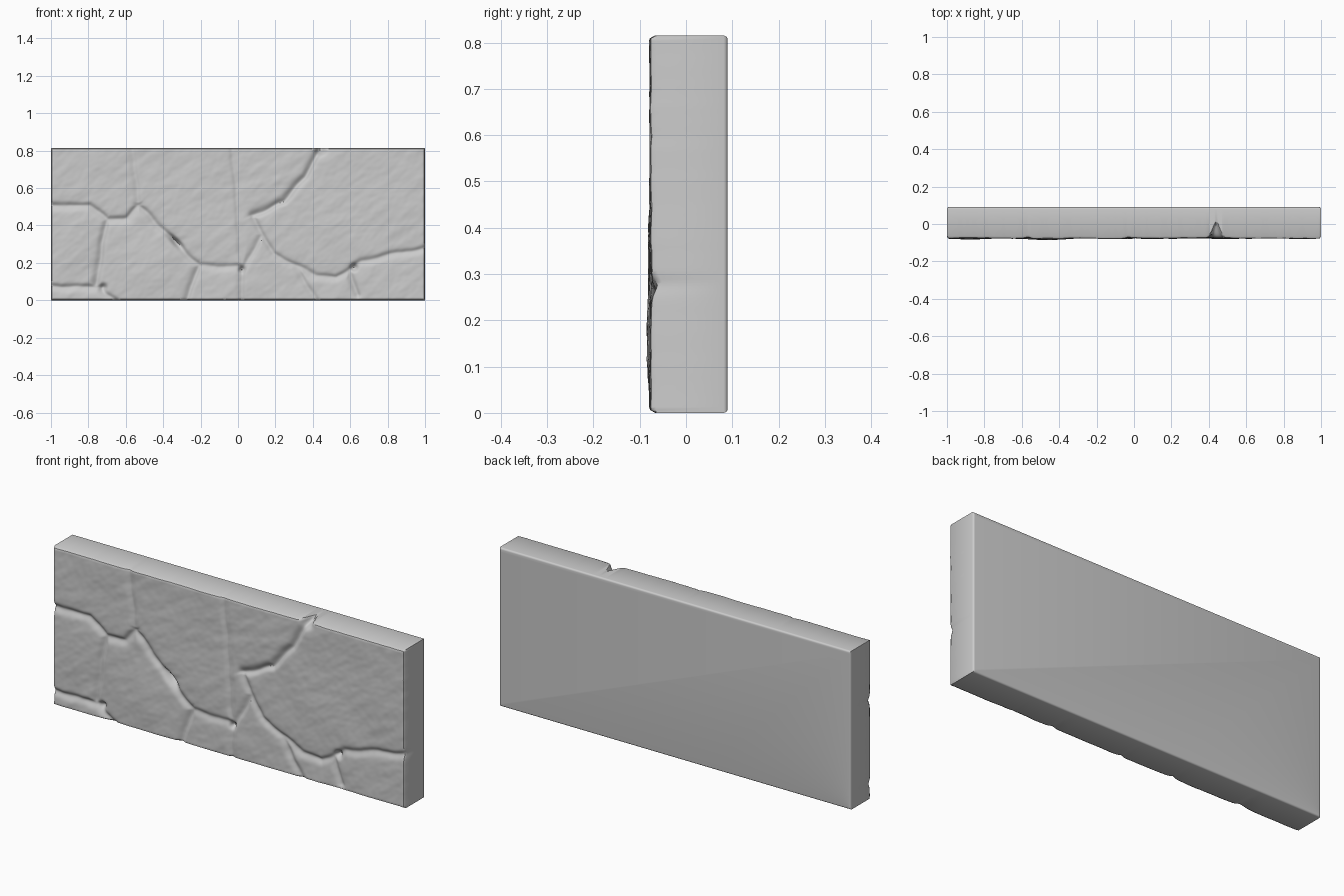
import bpy, bmesh, math
from mathutils import noise

if "Cube" in bpy.data.objects:
    bpy.data.objects.remove(bpy.data.objects["Cube"])

W, H = 1.0, 0.815            # half width, height
NX, NZ = 320, 130            # front face resolution
FRONT, BACK = -0.077, 0.09
JOINT_WIDTH = 0.014

# Joints between stones: depth, then the (x, z) path
JOINTS = [
    (.015, [(-1, .51), (-.79, .505), (-.70, .43), (-.59, .445), (-.53, .51), (-.21, .185), (-.28, 0)]),
    (.015, [(-.70, .43), (-.76, .08)]),
    (.014, [(-1, .075), (-.75, .07), (-.65, 0)]),
    (.008, [(-.565, .815), (-.53, .51)]),
    (.011, [(-.21, .185), (.02, .18), (.02, 0)]),
    (.007, [(.02, .18), (-.03, .815)]),
    (.020, [(.44, .815), (.36, .66), (.25, .53), (.08, .45)]),
    (.013, [(.08, .45), (.19, .25), (.3, .19), (.42, .135), (.52, .12), (.66, .21), (1, .285)]),
    (.012, [(.13, .35), (.02, .16)]),
    (.011, [(.3, .19), (.42, 0)]),
    (.014, [(.6, .16), (.64, .03)]),
]
# Chips (positive) and bulges (negative): x, z, radius, depth
DENTS = [
    (.44, .81, .025, .06), (.62, .175, .017, .025), (.02, .165, .015, .025),
    (-.72, .07, .018, .025), (-.32, .325, .04, .03),
    (.05, .1, .12, -.006), (-.45, .2, .15, -.006), (-.88, .3, .12, -.005),
]

SEGMENTS = [(a, b, depth) for depth, path in JOINTS for a, b in zip(path, path[1:])]


def joint_depth(x, z):
    # wobble makes the joints less straight
    x, z = (x + .009 * noise.noise((x * 9, 3, z * 9)),
            z + .009 * noise.noise((x * 9, 7, z * 9)))
    best = 0
    for (ax, az), (bx, bz), depth in SEGMENTS:
        dx, dz, px, pz = bx - ax, bz - az, x - ax, z - az
        t = min(1, max(0, (px * dx + pz * dz) / (dx * dx + dz * dz)))
        d = math.hypot(px - t * dx, pz - t * dz)
        # the right-hand side of each joint slopes more gently
        q = d / (JOINT_WIDTH * (1.5 if dx * pz - dz * px < 0 else 1))
        if q < 9:
            best = max(best, depth * (.75 * math.exp(-q * q) + .25 * math.exp(-q / 2.5)))
    return best


def edge_round(d, r=.013):
    k = max(0, 1 - d / r)
    return r * (1 - math.sqrt(1 - k * k))


def front_y(x, z):
    joint = joint_depth(x, z)
    y = FRONT + joint
    for cx, cz, r, depth in DENTS:
        q = ((x - cx) ** 2 + (z - cz) ** 2) / (r * r)
        if q < 8:
            # larger chips only deepen the joint they lie on
            y += depth * math.exp(-q) * (min(1, joint / .012) if r == .04 else 1)
    # broad undulation and slanted chisel grain
    y += .003 * noise.noise((x * 4, 1, z * 4))
    u, v = x * .8 + z * .6, z * .8 - x * .6
    y += .0022 * noise.noise((u * 9, 5, v * 22)) + .0008 * noise.noise((u * 30, 9, v * 45))
    y += edge_round(min(W - abs(x), z, H - z))
    return max(y, -.09)


# Carved front face
bm = bmesh.new()
grid = []
for j in range(NZ + 1):
    z = H * j / NZ
    grid.append([bm.verts.new((x, front_y(x, z), z))
                 for x in (-W + 2 * W * i / NX for i in range(NX + 1))])
for j in range(NZ):
    for i in range(NX):
        bm.faces.new((grid[j][i], grid[j][i + 1], grid[j + 1][i + 1], grid[j + 1][i]))

# Side walls, rounded back rim and flat back, ring by ring
ring = (grid[0][:-1] + [r[-1] for r in grid[:-1]] +
        grid[-1][:0:-1] + [r[0] for r in grid[:0:-1]])
base = [v.co.copy() for v in ring]
n, R = len(ring), .009
for k in range(5):
    a = k / 4 * math.pi / 2
    inset, y = R * (1 - math.cos(a)), BACK - R + R * math.sin(a)
    sx, sz = 1 - inset / W, 1 - 2 * inset / H
    new = [bm.verts.new((p.x * sx, y, H / 2 + (p.z - H / 2) * sz)) for p in base]
    for i in range(n):
        bm.faces.new((ring[i], new[i], new[(i + 1) % n], ring[(i + 1) % n]))
    ring = new
bm.faces.new(ring)
bmesh.ops.recalc_face_normals(bm, faces=bm.faces[:])

mesh = bpy.data.meshes.new("stone_wall_slab")
bm.to_mesh(mesh)
bm.free()
slab = bpy.data.objects.new("stone_wall_slab", mesh)
bpy.context.collection.objects.link(slab)
bpy.context.view_layer.objects.active = slab
slab.select_set(True)
bpy.ops.object.shade_smooth_by_angle(angle=math.radians(40))
